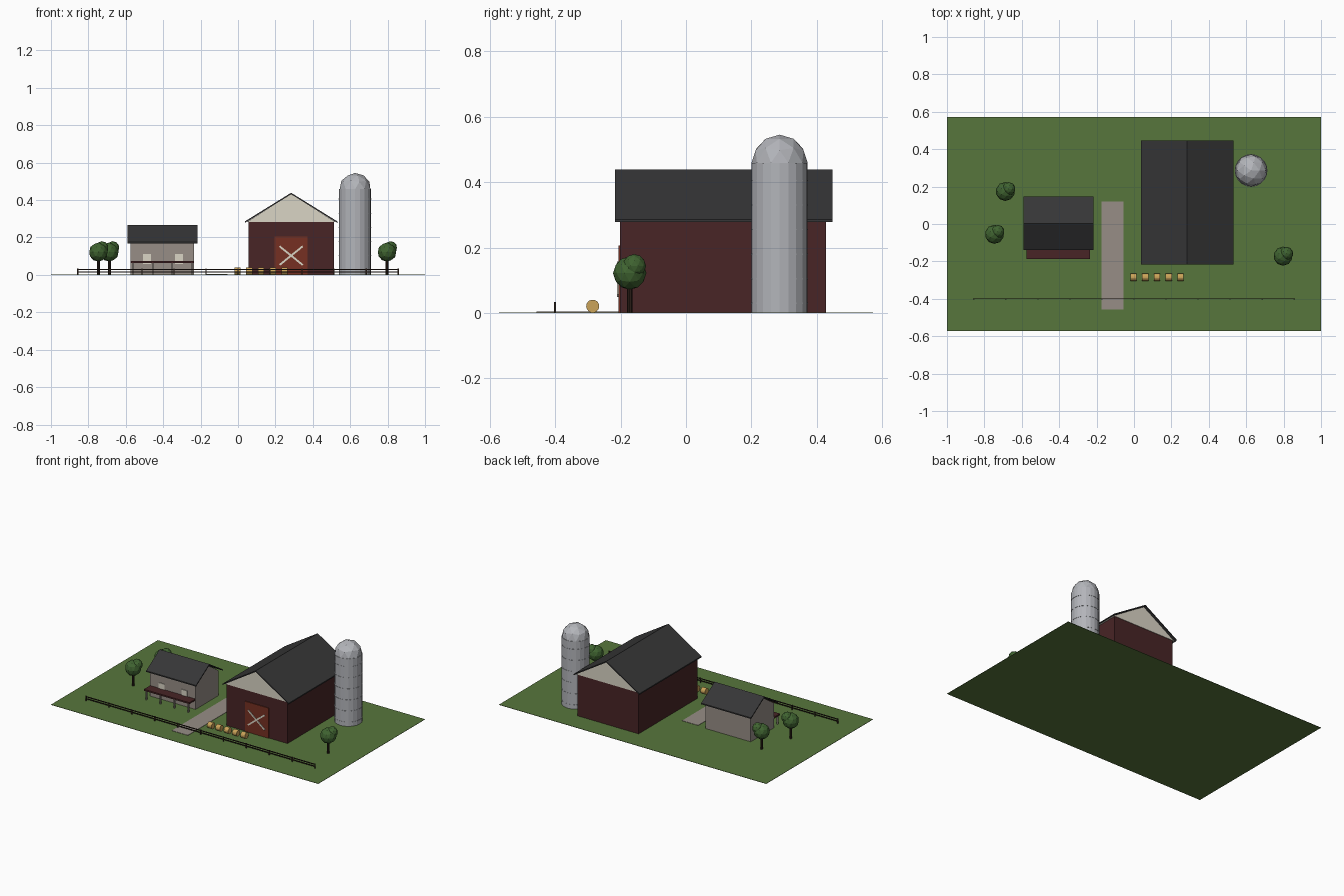
import bpy
import bmesh
from math import atan2, hypot, pi
from mathutils import Matrix, Vector

default = bpy.data.objects.get("Cube")
if default:
    bpy.data.objects.remove(default, do_unlink=True)


def material(name, *rgb):
    m = bpy.data.materials.new(name)
    m.use_nodes = True
    m.diffuse_color = (*rgb, 1)
    m.node_tree.nodes["Principled BSDF"].inputs["Base Color"].default_value = (*rgb, 1)
    return m


GRASS = material("grass green", 0.095, 0.18, 0.045)
BARN = material("dark barn red", 0.065, 0.018, 0.019)
DOOR = material("door red", 0.18, 0.03, 0.016)
ROOF = material("charcoal roof", 0.037, 0.037, 0.038)
CREAM = material("cream trim", 0.70, 0.66, 0.56)
STONE = material("warm grey", 0.31, 0.27, 0.24)
METAL = material("silo grey", 0.45, 0.46, 0.49)
HAY = material("hay gold", 0.60, 0.37, 0.10)
LEAF = material("leaf green", 0.05, 0.125, 0.03)
WOOD = material("dark wood", 0.028, 0.015, 0.010)


def finish(name, bm, mat):
    bmesh.ops.recalc_face_normals(bm, faces=bm.faces)
    mesh = bpy.data.meshes.new(name)
    bm.to_mesh(mesh)
    bm.free()
    mesh.materials.append(mat)
    obj = bpy.data.objects.new(name, mesh)
    bpy.context.collection.objects.link(obj)
    return obj


def box(name, mat, x, y, z):
    """Box from three (low, high) ranges."""
    bm = bmesh.new()
    bmesh.ops.create_cube(bm, size=1)
    for v in bm.verts:
        v.co = [(a + b) / 2 + c * (b - a) for (a, b), c in zip((x, y, z), v.co)]
    return finish(name, bm, mat)


def extrude(name, mat, profile, axis, low, high):
    """Extrude a (side, height) outline along the x or y axis."""
    bm = bmesh.new()
    place = (lambda s, z: (low, s, z)) if axis == "x" else (lambda s, z: (s, low, z))
    face = bm.faces.new([bm.verts.new(place(s, z)) for s, z in profile])
    new = bmesh.ops.extrude_face_region(bm, geom=[face])["geom"]
    step = Vector((high - low, 0, 0) if axis == "x" else (0, high - low, 0))
    bmesh.ops.translate(bm, vec=step, verts=[g for g in new if isinstance(g, bmesh.types.BMVert)])
    return finish(name, bm, mat)


def gable_roof(name, mid, half, eave, ridge, thick, axis, low, high):
    outline = [(mid - half, eave), (mid, ridge), (mid + half, eave),
               (mid + half, eave - thick), (mid, ridge - thick), (mid - half, eave - thick)]
    return extrude(name, ROOF, outline, axis, low, high)


def cylinder(name, mat, centre, radius, depth, sides, along_x=False):
    bm = bmesh.new()
    turn = Matrix.Rotation(pi / 2, 4, "Y") if along_x else Matrix()
    bmesh.ops.create_cone(bm, cap_ends=True, segments=sides, radius1=radius, radius2=radius,
                          depth=depth, matrix=Matrix.Translation(centre) @ turn)
    return finish(name, bm, mat)


def ball(name, mat, centre, radius, half=False):
    bm = bmesh.new()
    bmesh.ops.create_icosphere(bm, subdivisions=2, radius=radius,
                               matrix=Matrix.Translation(centre))
    if half:
        bmesh.ops.bisect_plane(bm, geom=bm.verts[:] + bm.edges[:] + bm.faces[:],
                               plane_co=centre, plane_no=(0, 0, 1), clear_inner=True)
    return finish(name, bm, mat)


# Ground and path
TOP = 0.002
box("ground", GRASS, (-1, 1), (-0.571, 0.571), (0, TOP))
box("path", STONE, (-0.175, -0.055), (-0.457, 0.12), (0.001, 0.004))

# Barn
MID = 0.284
box("barn_walls", BARN, (0.055, 0.512), (-0.202, 0.428), (0.001, 0.284))
extrude("barn_gables", CREAM, [(0.046, 0.282), (MID, 0.432), (0.522, 0.282)], "y", -0.204, 0.431)
gable_roof("barn_roof", MID, 0.247, 0.286, 0.439, 0.008, "y", -0.217, 0.447)

# Barn door with crossed braces
DX, DZ, RX, RZ = MID, 0.103, 0.062, 0.05
box("barn_door", DOOR, (0.196, 0.372), (-0.207, -0.2), (TOP, 0.206))
for i, sign in enumerate((1, -1)):
    brace = box(f"door_brace_{i + 1}", CREAM, (-hypot(RX, RZ), hypot(RX, RZ)),
                (-0.003, 0.003), (-0.005, 0.005))
    brace.location = (DX, -0.208 - 0.0005 * i, DZ)
    brace.rotation_euler.y = sign * atan2(RZ, RX)

# Silo
SX, SY, SR = 0.626, 0.286, 0.086
cylinder("silo_body", METAL, (SX, SY, 0.23), SR, 0.458, 20)
ball("silo_dome", METAL, (SX, SY, 0.459), SR, half=True)
for i in range(6):
    cylinder(f"silo_band_{i + 1}", METAL, (SX, SY, 0.03 + 0.075 * i), SR + 0.0015, 0.004, 20)

# House
HY = 0.004
extrude("house_walls", STONE, [(-0.12, 0.001), (-0.12, 0.17), (HY, 0.255), (0.128, 0.17),
                               (0.128, 0.001)], "x", -0.574, -0.234)
gable_roof("house_roof", HY, 0.143, 0.176, 0.266, 0.008, "x", -0.59, -0.217)
for side, x in (("right", -0.487), ("left", -0.316)):
    box(f"house_window_{side}", CREAM, (x - 0.022, x + 0.022), (-0.124, -0.118), (0.058, 0.112))

# Porch
box("porch_roof", BARN, (-0.574, -0.234), (-0.186, -0.118), (0.063, 0.073))
for i in range(4):
    x = -0.562 + i * 0.1053
    box(f"porch_post_{i + 1}", STONE, (x - 0.004, x + 0.004), (-0.181, -0.173), (TOP, 0.064))

# Hay bales
for i in range(5):
    cylinder(f"hay_bale_{i + 1}", HAY, (-0.002 + 0.0625 * i, -0.285, 0.021), 0.02, 0.033, 14, True)

# Fence
for i in range(11):
    x = -0.857 + 0.1714 * i
    box(f"fence_post_{i + 1}", WOOD, (x - 0.003, x + 0.003), (-0.403, -0.397), (TOP, 0.034))
for i, z in enumerate((0.016, 0.029)):
    box(f"fence_rail_{i + 1}", WOOD, (-0.857, 0.857), (-0.402, -0.398), (z - 0.003, z + 0.003))

# Trees
for i, (x, y) in enumerate(((-0.688, 0.174), (-0.746, -0.055), (0.797, -0.172)), 1):
    cylinder(f"tree_trunk_{i}", WOOD, (x, y, 0.046), 0.008, 0.09, 8)
    ball(f"tree_crown_{i}", LEAF, (x, y, 0.122), 0.051)
    ball(f"tree_top_{i}", LEAF, (x + 0.018, y + 0.014, 0.144), 0.036)
